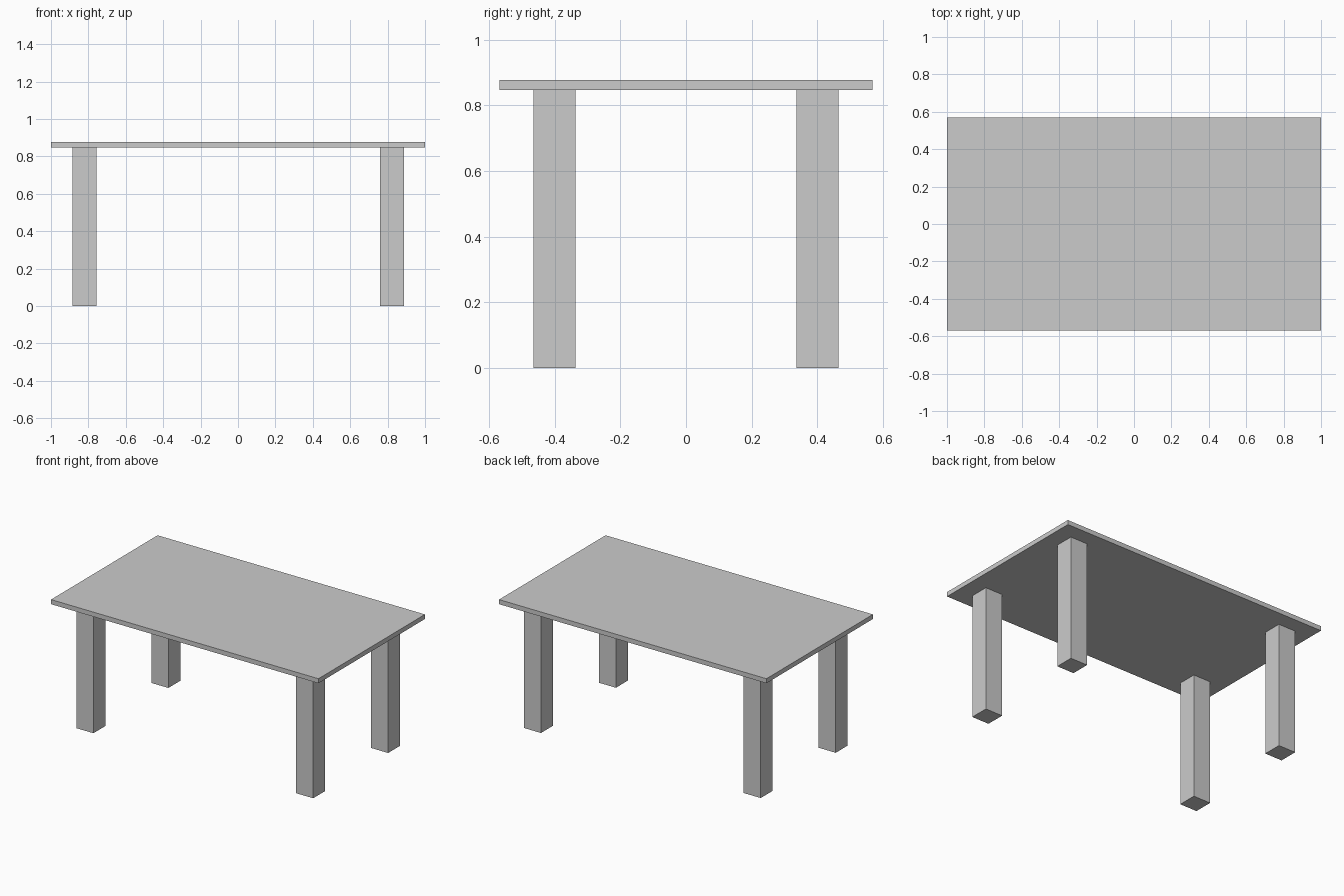
import bpy

if "Cube" in bpy.data.objects:
    bpy.data.objects.remove(bpy.data.objects["Cube"])

TOP_Z, UNDER_Z = 0.878, 0.847
LEG = 0.128


def box(name, centre, size):
    bpy.ops.mesh.primitive_cube_add(size=1, location=centre)
    ob = bpy.context.object
    ob.name = name
    ob.scale = size
    bpy.ops.object.transform_apply(location=False, rotation=False, scale=True)
    return ob


# Thin rectangular slab
box("table_top", (0, 0, (TOP_Z + UNDER_Z) / 2), (2.0, 1.138, TOP_Z - UNDER_Z))

# Four square legs, standing on the floor and meeting the underside
for side, x in (("left", -0.82), ("right", 0.824)):
    for end, y in (("front", -0.401), ("back", 0.4)):
        box(f"{end}_{side}_leg", (x, y, UNDER_Z / 2), (LEG, LEG, UNDER_Z))
